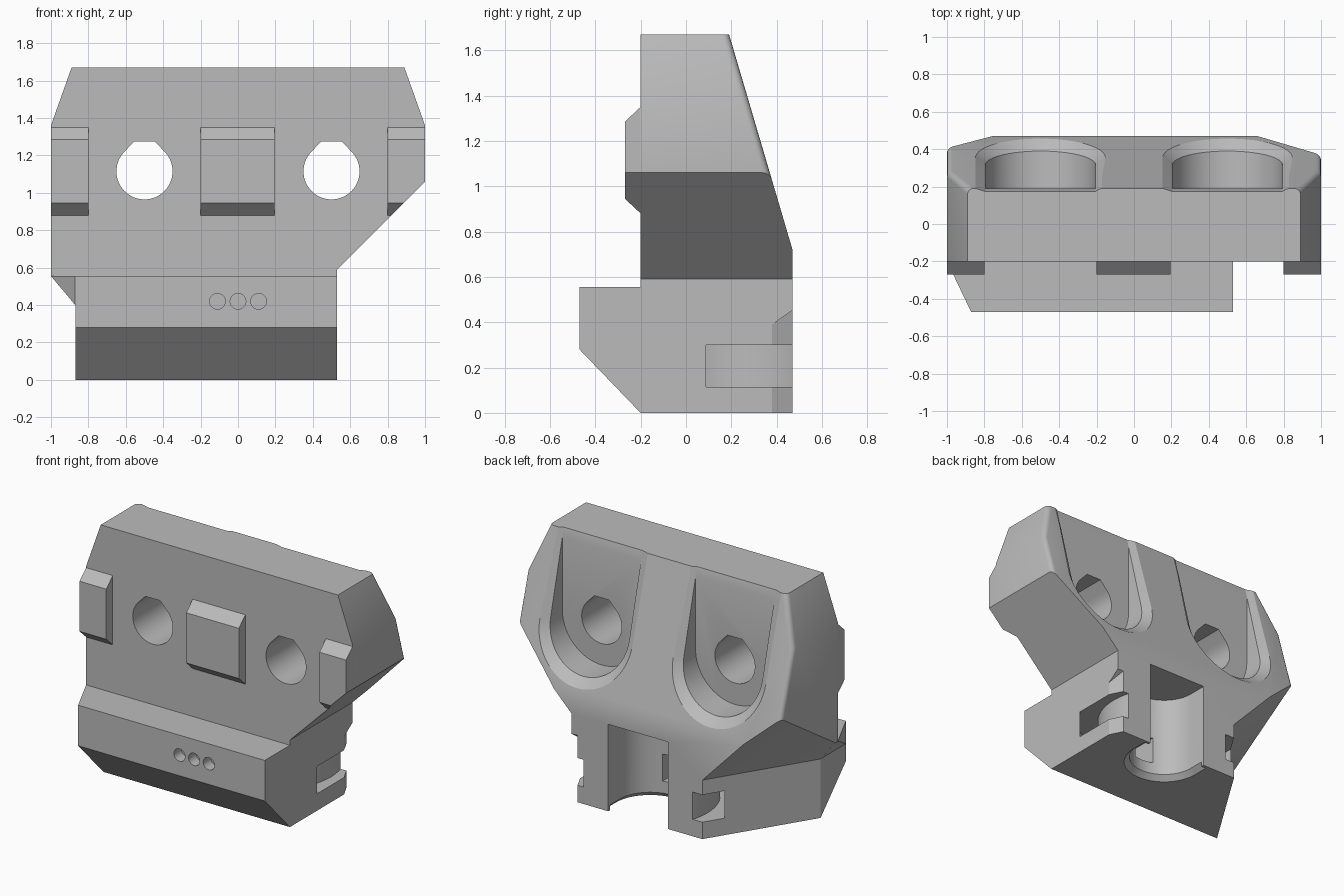
import bpy, bmesh, math
from mathutils import Vector

if "Cube" in bpy.data.objects:
    bpy.data.objects.remove(bpy.data.objects["Cube"])

grey = bpy.data.materials.new("plain grey")
grey.use_nodes = True
COLOUR = (0.5, 0.5, 0.5, 1)
grey.diffuse_color = COLOUR
grey.node_tree.nodes["Principled BSDF"].inputs["Base Color"].default_value = COLOUR


def loft(name, ring_a, ring_b):
    """Closed solid between two matching rings of points."""
    bm = bmesh.new()
    a = [bm.verts.new(p) for p in ring_a]
    b = [bm.verts.new(p) for p in ring_b]
    bm.faces.new(a)
    bm.faces.new(b[::-1])
    for i in range(len(a)):
        j = (i + 1) % len(a)
        bm.faces.new((a[j], a[i], b[i], b[j]))
    bmesh.ops.recalc_face_normals(bm, faces=bm.faces)
    mesh = bpy.data.meshes.new(name)
    bm.to_mesh(mesh)
    bm.free()
    mesh.materials.append(grey)
    obj = bpy.data.objects.new(name, mesh)
    bpy.context.scene.collection.objects.link(obj)
    return obj


def prism(name, pts, axis, lo, hi):
    """Flat outline pushed along one axis."""
    place = {"x": lambda p, d: (d, p[0], p[1]),
             "y": lambda p, d: (p[0], d, p[1]),
             "z": lambda p, d: (p[0], p[1], d)}[axis]
    return loft(name, [place(p, lo) for p in pts], [place(p, hi) for p in pts])


def circle(cx, cy, r, n=64):
    return [(cx + r * math.cos(math.tau * i / n), cy + r * math.sin(math.tau * i / n))
            for i in range(n)]


def u_shape(cx, cy, r, top, n=32):
    """Half circle below, straight sides up to the given top."""
    arc = [(cx - r * math.cos(math.pi * i / n), cy - r * math.sin(math.pi * i / n))
           for i in range(n + 1)]
    return arc + [(cx + r, top), (cx - r, top)]


def combine(obj, other, operation="DIFFERENCE"):
    mod = obj.modifiers.new("combine", "BOOLEAN")
    mod.operation, mod.object, mod.solver = operation, other, "EXACT"
    bpy.context.view_layer.update()
    graph = bpy.context.evaluated_depsgraph_get()
    mesh = bpy.data.meshes.new_from_object(obj.evaluated_get(graph))
    obj.modifiers.clear()
    obj.data = mesh
    bpy.data.objects.remove(other)


def back_y(z):
    return 0.47 - (z - 0.72) * 0.2947


# Body and foot: front outline crossed with side outline
OUTLINE = [(-0.89, 1.67), (0.89, 1.67), (1, 1.36), (1, 1.06), (0.53, 0.59), (0.53, 0),
           (-0.87, 0), (-0.87, 0.4), (-1, 0.555), (-1, 1.36)]
SIDE = [(0.47, -0.1), (0.47, 0.72), (back_y(1.9), 1.9), (-0.2, 1.9), (-0.2, 0.555),
        (-0.47, 0.555), (-0.47, 0.28), (-0.104, -0.1)]
body = prism("mount_body", OUTLINE, "y", -0.6, 0.6)
combine(body, prism("side_outline", SIDE, "x", -1.2, 1.2), "INTERSECT")

# Slanted right flank of the foot with its overhang
start, run, out = Vector((-0.87, -0.2, 0)), Vector((0.53, 0.848, 0)), Vector((-0.848, 0.53, 0))
flank = [(0, -0.1), (0, 0.4), (1, 1.64), (1.5, 1.64), (1.5, -0.1)]
ends = [[start + run * s + out * u + Vector((0, 0, z)) for u, z in flank] for s in (-0.3, 1.5)]
combine(body, loft("flank_cutter", *ends))
combine(body, prism("corner_cutter", [(-1, -0.2), (-0.87, -0.472), (-0.87, -0.6),
                                      (-1.2, -0.6), (-1.2, -0.2)], "z", -0.1, 0.7))

# Softened edges of the sloping back
bm = bmesh.new()
bm.from_mesh(body.data)
bmesh.ops.dissolve_limit(bm, angle_limit=0.002, verts=bm.verts, edges=bm.edges)
soft = [e for e in bm.edges
        if all(abs(v.co.y - back_y(v.co.z)) < 0.004 and abs(v.co.x) > 0.87 and v.co.z > 0.73
               for v in e.verts) and min(v.co.z for v in e.verts) < 1.6]
bmesh.ops.bevel(bm, geom=soft, offset=0.03, segments=4, profile=0.5, affect="EDGES")
bm.to_mesh(body.data)
bm.free()

# Two bolt holes with flat tops, each in a U-shaped recess with a sloping rim
HOLE_Z = 1.115
for cx in (-0.5, 0.5):
    hole = [(cx + 0.15 * math.cos(a), HOLE_Z + 0.15 * math.sin(a))
            for a in [math.radians(135 + 270 * i / 48) for i in range(49)]]
    hole += [(cx + 0.055, HOLE_Z + 0.16), (cx - 0.055, HOLE_Z + 0.16)]
    combine(body, prism("hole_cutter", hole, "y", -0.5, 0.6))
    combine(body, prism("recess_cutter", u_shape(cx, HOLE_Z, 0.295, 1.9), "y", 0.19, 0.8))
    inner = u_shape(cx, HOLE_Z, 0.295, 1.8)
    outer = u_shape(cx, HOLE_Z, 0.361, 1.8)
    ring_in = [(x, 0.39 - (z - 0.82) * 0.254, z) for x, z in inner]
    ring_out = [(x, back_y(z) + 0.01, z) for x, z in outer]
    combine(body, loft("rim_cutter", ring_in, ring_out))

# Upright bore, open at the back, with a flared mouth underneath
BX, BY = 0.03, 0.34
combine(body, prism("bore_cutter", u_shape(BX, BY, 0.225, 0.8), "z", -0.1, 0.59))
mouth = [[(x, y, z) for x, y in u_shape(BX, BY, r, 0.45)]
         for r, z in ((0.27, -0.01), (0.22, 0.04))]
combine(body, loft("mouth_cutter", *mouth))

# Ring-shaped strap channel around the bore, and a window into it
LOW, HIGH = 0.115, 0.3
channel = prism("channel_cutter", circle(BX, BY, 0.56, 96), "z", LOW, HIGH)
combine(channel, prism("channel_core", circle(BX, BY, 0.43, 96), "z", 0, 0.5))
combine(body, channel)
combine(body, prism("window_cutter", [(-0.05, -0.15), (0.09, -0.15), (0.09, 0.2), (-0.05, 0.2)],
                    "z", LOW + 0.001, HIGH - 0.001))

# Cut-off back corner of the foot
corner = [[(0.55, 0.38, z), (0.53, 0.38, z), (0.48, 0.48, z + dz), (0.55, 0.48, z + dz)]
          for z, dz in ((-0.1, 0), (0.39, 0.07))]
combine(body, loft("back_corner_cutter", *corner))

# Three small blind holes in the foot's front
for cx in (-0.11, 0, 0.11):
    combine(body, prism("pin_cutter", circle(cx, 0.42, 0.042, 32), "y", -0.6, -0.39))

# Locating lugs on the front, trimmed to the front outline
LUG = [(-0.19, 0.87), (-0.2, 0.88), (-0.27, 0.945), (-0.27, 1.285), (-0.2, 1.35), (-0.19, 1.35)]
lugs = []
for name, lo, hi in (("right_lug", -1, -0.8), ("middle_lug", -0.2, 0.195), ("left_lug", 0.8, 1)):
    lug = prism(name, LUG, "x", lo, hi)
    if name == "left_lug":
        combine(lug, prism("trim", [(0.5, 2), (1.1, 2), (1.1, 1.16), (0.5, 0.56)],
                           "y", -0.6, 0.6), "INTERSECT")
    lugs.append(lug)

# Smooth the round parts, keep the edges sharp
bpy.ops.object.select_all(action="DESELECT")
for obj in [body] + lugs:
    obj.select_set(True)
bpy.context.view_layer.objects.active = body
bpy.ops.object.shade_smooth_by_angle(angle=math.radians(25))
